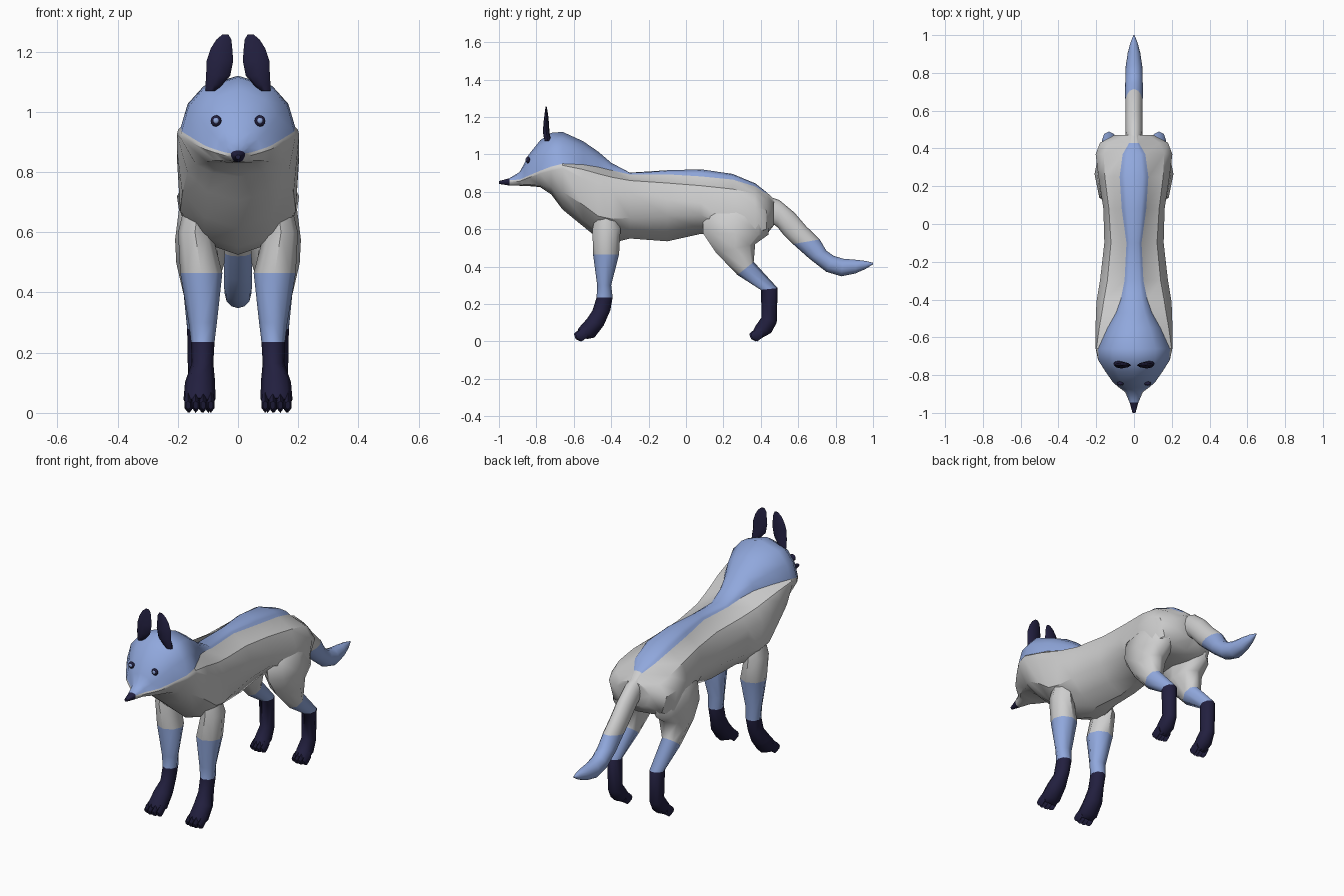
import bpy, bmesh, math


def material(name, rgb):
    m = bpy.data.materials.new(name)
    m.diffuse_color = (*rgb, 1)
    return m


BLUE, GREY, DARK = 0, 1, 2
MATS = [material("blue fur", (0.28, 0.39, 0.72)),
        material("pale grey fur", (0.62, 0.62, 0.62)),
        material("dark navy", (0.016, 0.014, 0.05))]


def finish(bm, name, mirror=False, angle=50):
    """Turn a bmesh into a named, angle-smoothed object."""
    bmesh.ops.recalc_face_normals(bm, faces=bm.faces)
    me = bpy.data.meshes.new(name)
    bm.to_mesh(me)
    bm.free()
    for m in MATS:
        me.materials.append(m)
    ob = bpy.data.objects.new(name, me)
    bpy.context.collection.objects.link(ob)
    bpy.ops.object.select_all(action='DESELECT')
    ob.select_set(True)
    bpy.context.view_layer.objects.active = ob
    bpy.ops.object.shade_smooth_by_angle(angle=math.radians(angle))
    if mirror:
        ob.modifiers.new("mirror", 'MIRROR').use_axis = (True, False, False)
    return ob


def loft(bm, rings, colour):
    """Skin closed rings of points; colour(i, j) gives the material of strip i, side j."""
    rows = [[bm.verts.new(p) for p in r] for r in rings]
    n = len(rows[0])
    for i in range(len(rows) - 1):
        for j in range(n):
            k = (j + 1) % n
            f = bm.faces.new((rows[i][j], rows[i][k], rows[i + 1][k], rows[i + 1][j]))
            f.material_index = colour(i, j)
    for row, i in ((rows[0], 0), (rows[-1], len(rows) - 2)):
        bm.faces.new(row).material_index = colour(i, n // 2)


def oval(y1, z1, y2, z2, xc, hw, n=8):
    """Oval ring spanning two side-view points, with centre and half-width in x."""
    pts = []
    for k in range(n):
        a = 2 * math.pi * k / n
        c = math.cos(a) / 2
        pts.append((xc + hw * math.sin(a),
                    (y1 + y2) / 2 + c * (y1 - y2),
                    (z1 + z2) / 2 + c * (z1 - z2)))
    return pts


def tube(name, rows, colours, mirror=False, n=8):
    bm = bmesh.new()
    loft(bm, [oval(*r, n=n) for r in rows], lambda i, j: colours[i])
    return finish(bm, name, mirror)


# Head and body sections:
# y, top z, blue edge x/z, widest x/z, lower side x/z, bottom z
HEAD = [
    (-1.00, .857, .008, .853, .008, .850, .006, .845, .842),
    (-.945, .872, .023, .862, .023, .852, .015, .838, .833),
    (-.89, .905, .042, .865, .047, .856, .033, .838, .832),
    (-.865, .950, .075, .875, .080, .866, .055, .838, .830),
    (-.84, 1.00, .108, .887, .110, .876, .075, .838, .830),
    (-.78, 1.075, .150, .912, .152, .897, .105, .835, .825),
    (-.72, 1.115, .187, .935, .190, .912, .140, .825, .785),
    (-.66, 1.12, .190, .950, .203, .925, .168, .800, .705),
]
BODY = [
    (-.55, 1.07, .140, .945, .203, .870, .185, .730, .615),
    (-.47, 1.015, .095, .932, .202, .830, .192, .670, .550),
    (-.40, .955, .070, .915, .197, .810, .187, .655, .525),
    (-.30, .902, .050, .892, .180, .800, .170, .660, .550),
    (-.10, .915, .040, .893, .157, .760, .147, .670, .535),
    (.08, .920, .065, .882, .162, .740, .152, .675, .575),
    (.25, .895, .076, .865, .188, .720, .175, .600, .560),
    (.37, .845, .060, .828, .203, .720, .182, .580, .550),
    (.43, .798, .025, .790, .180, .700, .150, .600, .570),
    (.47, .762, .020, .752, .105, .700, .085, .640, .620),
]


def section(y, zt, xb, zb, w, zw, wl, zl, zbot):
    half = [(.6 * xb, zt - .2 * (zt - zb)), (.88 * xb, zt - .55 * (zt - zb)), (xb, zb),
            (xb + .7 * (w - xb), zb - .35 * (zb - zw)), (w, zw), (wl, zl),
            (.6 * wl, zbot + .3 * (zl - zbot))]
    pts = [(0, zt)] + half + [(0, zbot)] + [(-x, z) for x, z in reversed(half)]
    return [(x, y, z) for x, z in pts]


def coat(i, j):
    if i == 0:
        return DARK                       # nose
    back = j in (0, 1, 2, 13, 14, 15)
    return BLUE if back and i < len(HEAD) + len(BODY) - 2 else GREY


bm = bmesh.new()
loft(bm, [section(*r) for r in HEAD + BODY], coat)
finish(bm, "head_and_body", angle=35)

# Tail
tube("tail", [
    (.44, .775, .42, .66, 0, .040), (.50, .755, .49, .61, 0, .046),
    (.58, .688, .525, .565, 0, .046), (.64, .618, .547, .543, 0, .046),
    (.715, .545, .572, .52, 0, .046), (.75, .485, .66, .442, 0, .047),
    (.79, .457, .75, .372, 0, .046), (.84, .442, .83, .348, 0, .044),
    (.91, .436, .905, .363, 0, .033), (.96, .43, .96, .387, 0, .019),
    (1.0, .42, 1.0, .412, 0, .003)],
    [GREY] * 4 + [BLUE] * 6, n=12)

# Front legs
tube("front_leg", [
    (-.48, .70, -.38, .70, .13, .045), (-.50, .60, -.35, .60, .143, .056),
    (-.497, .465, -.358, .465, .122, .070), (-.475, .30, -.40, .30, .117, .047),
    (-.478, .235, -.392, .235, .117, .039), (-.50, .165, -.405, .165, .118, .036),
    (-.53, .12, -.44, .085, .126, .050), (-.575, .07, -.49, .02, .128, .053),
    (-.58, .05, -.53, .012, .128, .046)],
    [GREY] * 2 + [BLUE] * 2 + [DARK] * 4, True)

# Hind legs with thighs
tube("hind_leg", [
    (.20, .76, .37, .76, .10, .045), (.09, .67, .44, .67, .117, .080),
    (.09, .58, .44, .57, .125, .084), (.16, .475, .37, .52, .125, .080),
    (.275, .355, .362, .425, .130, .050), (.40, .275, .49, .285, .132, .037),
    (.405, .13, .485, .10, .130, .036), (.37, .08, .455, .045, .130, .044),
    (.355, .05, .40, .015, .130, .040)],
    [GREY] * 4 + [BLUE] + [DARK] * 3, True)


# Toes, four on each paw
def toes(name, y, xc, step):
    bm = bmesh.new()
    for k in (-1.5, -.5, .5, 1.5):
        x, d = xc + k * step, .008 * (abs(k) - .5)
        loft(bm, [oval(y + .07, .085, y + .07, .02, x, .010, 6),
                  oval(y + .025 + d, .062, y + .035 + d, .0, x, .014, 6),
                  oval(y + d, .04, y + .01 + d, .012, x, .009, 6)], lambda i, j: DARK)
    finish(bm, name, True)


toes("front_toes", -.60, .128, .025)
toes("hind_toes", .338, .130, .021)

# Ears
tube("ear", [
    (-.755, 1.07, -.725, 1.07, .090, .018), (-.760, 1.09, -.725, 1.09, .080, .028),
    (-.765, 1.12, -.730, 1.12, .066, .040), (-.762, 1.17, -.733, 1.17, .060, .044),
    (-.757, 1.21, -.737, 1.21, .055, .036), (-.753, 1.24, -.742, 1.24, .047, .025),
    (-.75, 1.257, -.745, 1.257, .042, .010)],
    [DARK] * 6, True)


# Eyes: dark balls with a small blue glint
def ball(name, loc, size, colour):
    bm = bmesh.new()
    bmesh.ops.create_uvsphere(bm, u_segments=10, v_segments=6, radius=1)
    bmesh.ops.scale(bm, vec=size, verts=bm.verts)
    bmesh.ops.translate(bm, vec=loc, verts=bm.verts)
    for f in bm.faces:
        f.material_index = colour
    finish(bm, name, True, 60)


ball("eye", (.073, -.845, .970), (.019, .011, .019), DARK)
ball("eye_glint", (.073, -.853, .971), (.010, .005, .010), BLUE)
